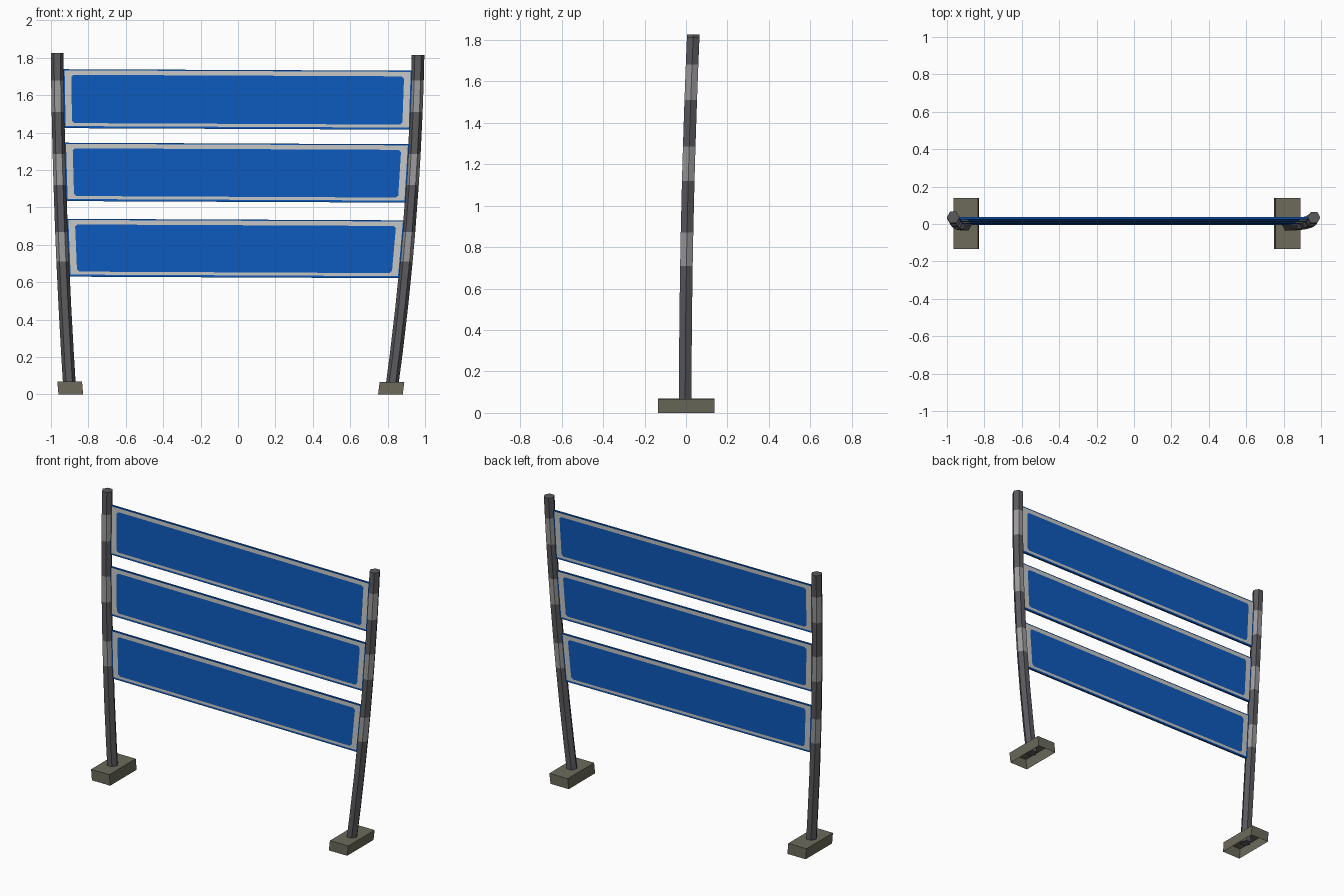
import bpy, bmesh, math

if "Cube" in bpy.data.objects:
    bpy.data.objects.remove(bpy.data.objects["Cube"])


def material(name, rgb):
    m = bpy.data.materials.new(name)
    m.diffuse_color = (*rgb, 1)
    m.use_nodes = True
    m.node_tree.nodes["Principled BSDF"].inputs["Base Color"].default_value = m.diffuse_color
    return m


BLUE = material("sign blue", (0.004, 0.10, 0.50))
BORDER = material("border grey", (0.56, 0.56, 0.55))
DARK = material("post dark grey", (0.105, 0.10, 0.11))
LIGHT = material("post light grey", (0.33, 0.32, 0.33))
STONE = material("footing stone", (0.15, 0.145, 0.105))


def finish(name, bm, mats):
    bmesh.ops.recalc_face_normals(bm, faces=bm.faces)
    me = bpy.data.meshes.new(name)
    bm.to_mesh(me)
    bm.free()
    for m in mats:
        me.materials.append(m)
    ob = bpy.data.objects.new(name, me)
    bpy.context.collection.objects.link(ob)
    return ob


# Curved centre lines of the two posts
def left_x(z):
    return -0.898 - 0.066 * z + 0.0155 * z * z


def right_x(z):
    return 0.817 + 0.14 * z - 0.033 * z * z


def post_y(z):
    return -0.004 + 0.0118 * z * z


def bridge(bm, a, b, mat):
    n = len(a)
    for i in range(n):
        f = bm.faces.new((a[i], a[(i + 1) % n], b[(i + 1) % n], b[i]))
        f.material_index = mat


# Hexagonal posts with light bands beside each panel
BANDS = [(0.71, 0.87), (1.12, 1.285), (1.51, 1.68)]


def post(name, cx, top):
    bm = bmesh.new()
    levels = [0.03, 0.22, 0.47] + [z for band in BANDS for z in band] + [top]
    rings = []
    for z in levels:
        rings.append([bm.verts.new((cx(z) + 0.034 * math.cos(k * math.pi / 3),
                                    post_y(z) + 0.035 * math.sin(k * math.pi / 3), z))
                      for k in range(6)])
    for i in range(len(levels) - 1):
        mid = (levels[i] + levels[i + 1]) / 2
        bridge(bm, rings[i], rings[i + 1], int(any(a < mid < b for a, b in BANDS)))
    bm.faces.new(rings[0])
    bm.faces.new(rings[-1])
    finish(name, bm, [DARK, LIGHT])


post("left_post", left_x, 1.825)
post("right_post", right_x, 1.815)


# Leaning footings, hollow underneath
def footing(name, x_low, x_top, h):
    bm = bmesh.new()
    low, top = [[bm.verts.new((x + sx * 0.066, 0.002 + sy * 0.136, z))
                 for sx, sy in ((-1, -1), (1, -1), (1, 1), (-1, 1))]
                for x, z in ((x_low, 0), (x_top, h))]
    bridge(bm, low, top, 0)
    bm.faces.new(top)
    ob = finish(name, bm, [STONE])
    # keep the open shell facing outwards
    if ob.data.polygons[-1].normal.z < 0:
        ob.data.flip_normals()


footing("left_footing", -0.894, -0.900, 0.07)
footing("right_footing", 0.815, 0.823, 0.066)


# Sign panels: blue rim, grey border, blue field, on both sides
def panel(name, z0, z1):
    bm = bmesh.new()
    half = 0.006

    def loop(side_in, bottom_in, top_in, cut, dy):
        a, b = z0 + bottom_in, z1 - top_in
        s = side_in
        pts = [(s + cut, 0, a), (-s - cut, 1, a), (-s, 1, a + cut), (-s, 1, b - cut),
               (-s - cut, 1, b), (s + cut, 0, b), (s, 0, b - cut), (s, 0, a + cut)]
        out = []
        for off, right, z in pts:
            x = right_x(z) - 0.030 if right else left_x(z) + 0.032
            tilt = -0.004 if right else 0.004
            out.append(bm.verts.new((x + off, post_y(z) + dy, z + tilt)))
        return out

    rims = []
    for dy in (-half, half):
        rim = loop(0, 0, 0, 0.001, dy)
        outer = loop(0.007, 0.011, 0.006, 0.002, dy)
        inner = loop(0.042, 0.027, 0.030, 0.012, dy)
        bridge(bm, rim, outer, 0)
        bridge(bm, outer, inner, 1)
        bm.faces.new(inner)
        rims.append(rim)
    bridge(bm, rims[0], rims[1], 0)
    finish(name, bm, [BLUE, BORDER])


for name, z0, z1 in (("lower_panel", 0.626, 0.935),
                     ("middle_panel", 1.030, 1.342),
                     ("upper_panel", 1.420, 1.735)):
    panel(name, z0, z1)
